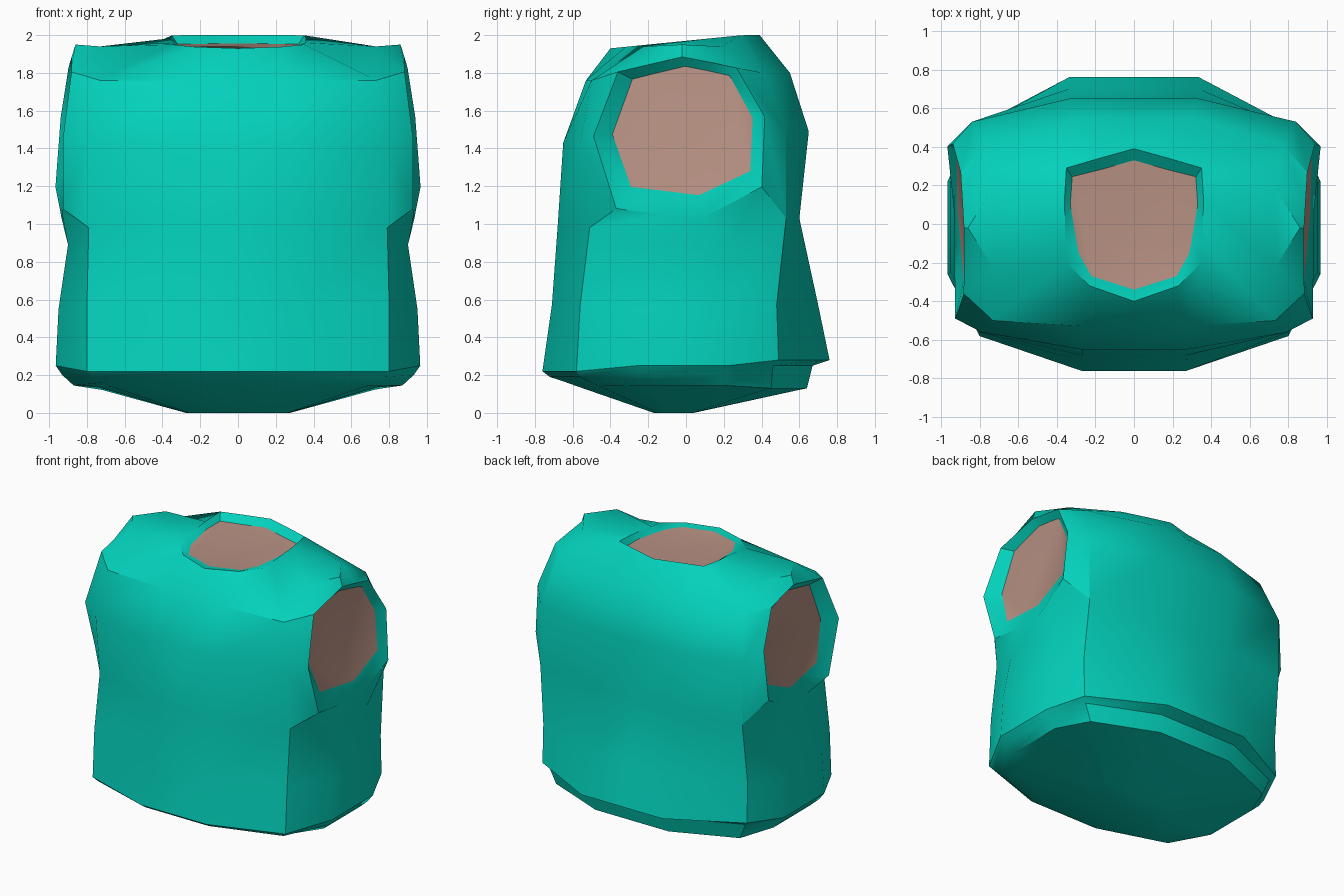
import bpy, bmesh, math

cube = bpy.data.objects.get("Cube")
if cube:
    bpy.data.objects.remove(cube, do_unlink=True)


def material(name, rgb):
    m = bpy.data.materials.new(name)
    m.use_nodes = True
    m.diffuse_color = (*rgb, 1)
    m.node_tree.nodes["Principled BSDF"].inputs["Base Color"].default_value = (*rgb, 1)
    return m


TEAL = material("teal cloth", (0.001, 0.64, 0.5))
SKIN = material("skin", (0.48, 0.285, 0.23))


def mirrored(half):
    """Close a half ring that starts and ends on the middle plane."""
    return half + [(-x, y, z) for x, y, z in half[-2:0:-1]]


def section(z_front, z_side, z_back, front, front_corner, back_corner, back, corner_w, side_w):
    """Body cross-section: flat front and back, slanted corners, straight sides."""
    return mirrored([
        (0, front, z_front),
        (corner_w * .34, front, z_front),
        (corner_w, front_corner, z_front),
        (side_w, front_corner * .45, z_side),
        (side_w, back_corner * .45, z_side),
        (corner_w * 1.06, back_corner, z_back),
        (corner_w * .42, back, z_back),
        (0, back, z_back)])


# Torso sections: base, underside, hem, hips, waist, chest, shoulders
SECTIONS = [
    (0, 0, 0, -.17, -.15, .03, .04, .26, .27),
    (.142, .14, .122, -.58, -.46, .42, .60, .68, .75),
    (.16, .145, .13, -.63, -.50, .45, .64, .72, .87),
    (.19, .20, .25, -.72, -.56, .46, .67, .77, .93),
    (.22, .25, .28, -.76, -.58, .49, .76, .80, .965),
    (.57, .55, .57, -.71, -.56, .48, .70, .80, .95),
    (.98, .89, 1.03, -.68, -.51, .53, .60, .79, .90),
    (1.43, 1.45, 1.49, -.65, -.56, .53, .65, .79, .79),
    (1.76, 1.94, 1.80, -.53, -.50, .41, .55, .73, .73),
]
WAIST, CHEST, SHOULDER = 6, 7, 8
# Neck opening, front to back: collar x, y and inner edge x, y
NECK = [(0, -.40, 0, -.34), (.23, -.32, .22, -.27), (.35, -.20, .285, -.155),
        (.355, -.10, .30, -.08), (.36, .13, .33, .10), (.35, .29, .32, .245),
        (.18, .34, .16, .285), (0, .39, 0, .33)]
# Sleeve rim as (angle, radius) around its centre, from the top towards the front
RIM = [(88, .405), (115, .40), (135, .46), (182, .455), (230, .52), (259, .44),
       (283, .47), (327, .52), (11, .46), (49, .46), (67, .41)]

bm = bmesh.new()


def add_ring(points):
    return [bm.verts.new(p) for p in points]


def bridge(a, b, skip=()):
    for i in range(len(a)):
        j = (i + 1) % len(a)
        if i not in skip:
            bm.faces.new((a[i], a[j], b[j], b[i]))


def skin_cap(ring):
    face = bm.faces.new(ring)
    face.material_index = 1


# Body, leaving the sides open where the sleeves attach
body = [add_ring(section(*s)) for s in SECTIONS]
body.append(add_ring(mirrored([(x, y, min(2, 1.97 + .1 * y)) for x, y, _, _ in NECK])))
body.append(add_ring(mirrored([(x, y, 1.94 + .05 * y) for _, _, x, y in NECK])))
for k in range(len(body) - 1):
    armhole = k in (WAIST, CHEST)
    bridge(body[k], body[k + 1], skip=(2, 3, 4, 9, 10, 11) if armhole else ())
bm.faces.new(body[0])
skin_cap(body[-1])

# Sleeves: shoulder tip, flared rim and recessed arm opening
for s in (1, -1):
    w, c, t = (body[k] if s > 0 else body[k][:1] + body[k][:0:-1]
               for k in (WAIST, CHEST, SHOULDER))
    tip = bm.verts.new((s * .86, -.02, 1.95))
    root = [tip, t[3], t[2], c[2], w[2], w[3], w[4], w[5], c[5], t[5], t[4]]
    bm.faces.new((tip, t[3], t[4]))
    rim, opening = [], []
    for angle, r in RIM:
        dy = r * math.cos(math.radians(angle))
        dz = r * math.sin(math.radians(angle))
        rim.append((s * (.965 - .14 * abs(dz + .2) + .03 * dy), dy - .035, 1.48 + dz))
        # The top of the opening sits closer to the rim than the bottom
        drop = .86 if dz > 0 else .73
        opening.append((s * (.87 - .08 * dz + .06 * dy), .82 * dy - .017, 1.487 + drop * dz))
    rim, opening = add_ring(rim), add_ring(opening)
    bridge(root, rim)
    bridge(rim, opening)
    skin_cap(opening)

# Finish the mesh
bmesh.ops.delete(bm, geom=[v for v in bm.verts if not v.link_faces], context='VERTS')
bmesh.ops.recalc_face_normals(bm, faces=bm.faces[:])
mesh = bpy.data.meshes.new("torso")
bm.to_mesh(mesh)
bm.free()
mesh.materials.append(TEAL)
mesh.materials.append(SKIN)
torso = bpy.data.objects.new("torso", mesh)
bpy.context.collection.objects.link(torso)
bpy.ops.object.select_all(action='DESELECT')
torso.select_set(True)
bpy.context.view_layer.objects.active = torso
bpy.ops.object.shade_smooth_by_angle(angle=math.radians(32))
